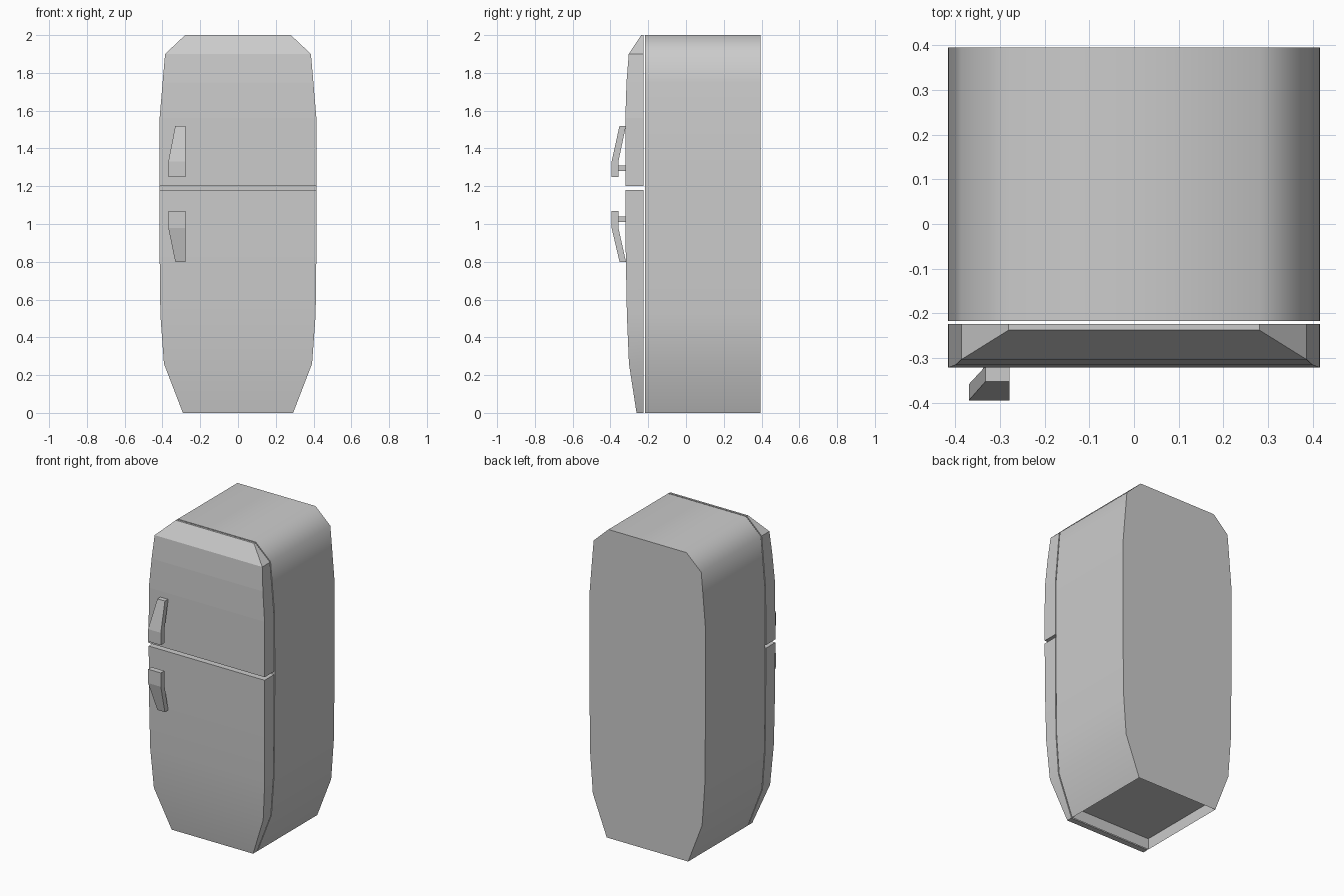
import bpy, bmesh, math

if "Cube" in bpy.data.objects:
    bpy.data.objects.remove(bpy.data.objects["Cube"])


def loft(name, rows, smooth=None, recess=0):
    """Stack rectangles (x0, x1, y0, y1, z) from bottom to top into a solid."""
    bm = bmesh.new()
    rings = [[bm.verts.new(p) for p in ((x0, y0, z), (x1, y0, z), (x1, y1, z), (x0, y1, z))]
             for x0, x1, y0, y1, z in rows]
    for a, b in zip(rings, rings[1:]):
        for i in range(4):
            j = (i + 1) % 4
            bm.faces.new((a[i], a[j], b[j], b[i]))
    bottom = bm.faces.new(rings[0][::-1])
    bm.faces.new(rings[-1])
    bm.normal_update()
    if recess:
        # hollow underside with a thin rim
        bmesh.ops.inset_region(bm, faces=[bottom], thickness=0.004)
        for v in bottom.verts:
            v.co.z += recess
    bmesh.ops.recalc_face_normals(bm, faces=bm.faces)
    mesh = bpy.data.meshes.new(name)
    bm.to_mesh(mesh)
    bm.free()
    obj = bpy.data.objects.new(name, mesh)
    bpy.context.collection.objects.link(obj)
    if smooth:
        bpy.ops.object.select_all(action='DESELECT')
        obj.select_set(True)
        bpy.context.view_layer.objects.active = obj
        bpy.ops.object.shade_smooth_by_angle(angle=math.radians(smooth))
    return obj


# Outline: height, half width, door front
lower = [(0, .292, -.262), (.26, .392, -.302), (.52, .411, -.313), (.85, .415, -.319), (1.18, .416, -.321)]
upper = [(1.2, .416, -.321), (1.56, .415, -.321), (1.75, .399, -.315), (1.9, .386, -.303), (2.0, .28, -.237)]

# Cabinet
loft("cabinet", [(-w, w, -.217, .395, z) for z, w, _ in lower + upper], smooth=50, recess=.07)

# Doors
for name, profile, angle in (("fridge_door", lower, 30), ("freezer_door", upper, None)):
    loft(name, [(-w, w, y, -.224, z) for z, w, y in profile], smooth=angle)

# Handles: narrow end meets the door, wide end stands off on a peg
for name, tip, bend, end, peg in (("freezer_handle", 1.52, 1.33, 1.25, 1.295),
                                  ("fridge_handle", .80, .98, 1.07, 1.025)):
    rows = [(-.332, -.278, -.352, -.318, tip),
            (-.369, -.278, -.394, -.358, bend),
            (-.369, -.278, -.394, -.358, end)]
    loft(name, sorted(rows, key=lambda r: r[4]))
    loft(name + "_peg", [(-.338, -.308, -.36, -.318, peg - .014),
                         (-.338, -.308, -.36, -.318, peg + .014)])
